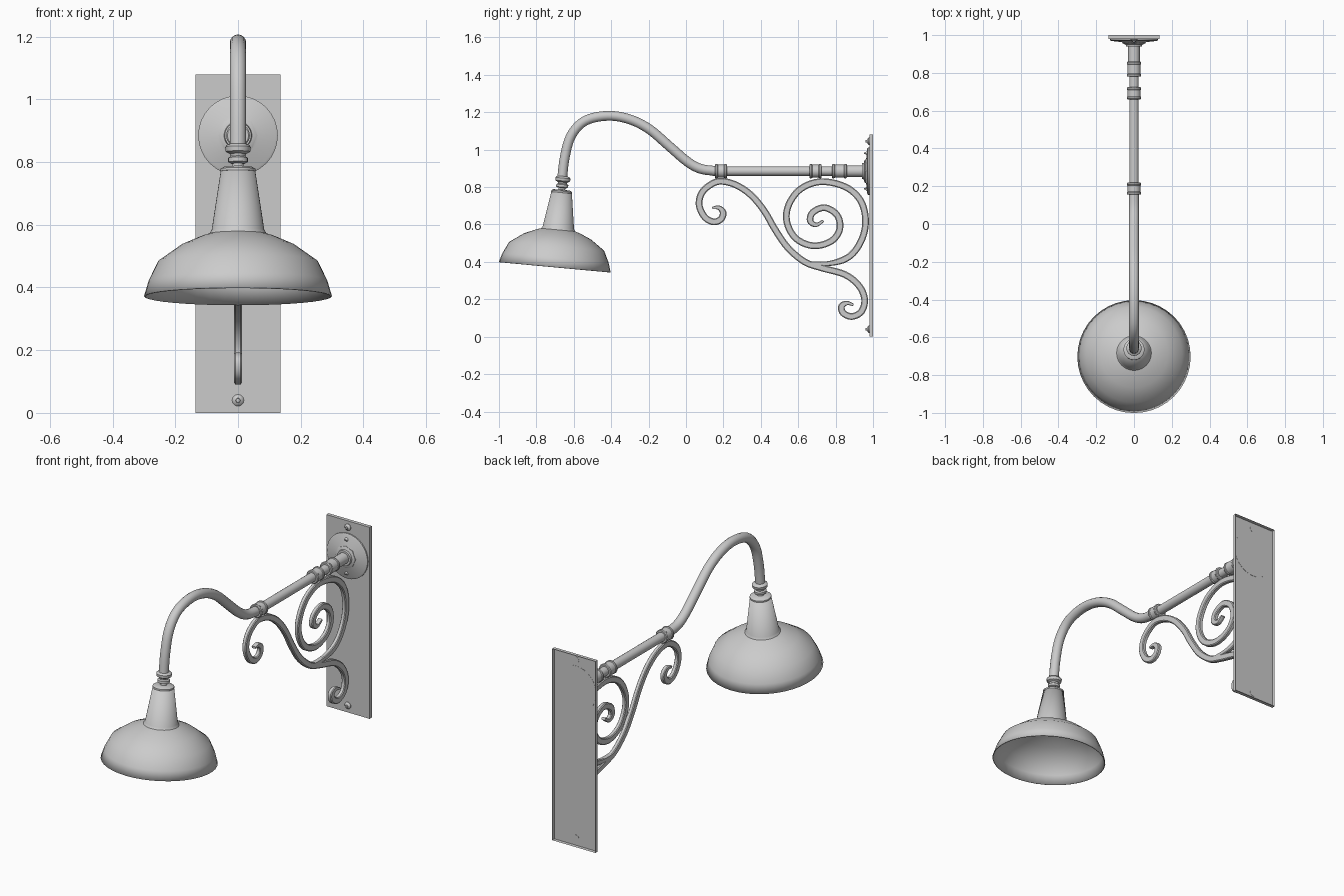
import bpy, bmesh, math
from mathutils import Vector, Matrix

if "Cube" in bpy.data.objects:
    bpy.data.objects.remove(bpy.data.objects["Cube"])


def finish(name, bm, angle=35):
    bmesh.ops.recalc_face_normals(bm, faces=bm.faces)
    me = bpy.data.meshes.new(name)
    bm.to_mesh(me)
    bm.free()
    ob = bpy.data.objects.new(name, me)
    bpy.context.collection.objects.link(ob)
    bpy.ops.object.select_all(action='DESELECT')
    ob.select_set(True)
    bpy.context.view_layer.objects.active = ob
    bpy.ops.object.shade_smooth_by_angle(angle=math.radians(angle))
    return ob


def skin(bm, rings, caps=True):
    """Join a row of equal vertex rings with quads."""
    n = len(rings[0])
    for a, b in zip(rings, rings[1:]):
        for i in range(n):
            j = (i + 1) % n
            bm.faces.new((a[i], a[j], b[j], b[i]))
    if caps:
        bm.faces.new(rings[0])
        bm.faces.new(rings[-1])


def lathe(name, profile, loc, tilt, sides=32, caps=True):
    """Revolve (radius, height) points; tilt turns the axis about x."""
    bm = bmesh.new()
    m = Matrix.Translation(loc) @ Matrix.Rotation(math.radians(tilt), 4, 'X')
    rings = [[bm.verts.new(m @ Vector((r * math.cos(k * math.tau / sides),
                                       r * math.sin(k * math.tau / sides), h)))
              for k in range(sides)] for r, h in profile]
    skin(bm, rings, caps)
    return finish(name, bm)


def smooth_path(pts, steps=5):
    p = [Vector(q) for q in pts]
    p = [2 * p[0] - p[1]] + p + [2 * p[-1] - p[-2]]
    out = []
    for a, b, c, d in zip(p, p[1:], p[2:], p[3:]):
        for s in range(steps):
            t = s / steps
            out.append(0.5 * (2 * b + (c - a) * t + (2 * a - 5 * b + 4 * c - d) * t * t
                              + (3 * b - a - 3 * c + d) * t ** 3))
    return out + [p[-2]]


def sweep(name, pts, section, taper_start=0, taper_end=0):
    """Sweep a section of (in-plane, x) points along a path of (y, z) points."""
    bm = bmesh.new()
    path = smooth_path(pts)
    last = len(path) - 1
    rings = []
    for i, c in enumerate(path):
        t = (path[min(i + 1, last)] - path[max(i - 1, 0)]).normalized()
        w = 1.0
        if taper_start:
            w = min(w, 0.35 + 0.65 * i / taper_start)
        if taper_end:
            w = min(w, 0.35 + 0.65 * (last - i) / taper_end)
        rings.append([bm.verts.new((v, c.x - t.y * u * w, c.y + t.x * u * w))
                      for u, v in section])
    skin(bm, rings)
    return finish(name, bm)


PIPE_Z = 0.885

# wall plate: shallow pressed tray, open at the back
bm = bmesh.new()
bmesh.ops.create_cube(bm, size=1, matrix=Matrix.Translation((0, 0.99, 0.54))
                      @ Matrix.Diagonal((0.27, 0.02, 1.08, 1)))
back = [f for f in bm.faces if f.calc_center_median().y > 0.995]
bmesh.ops.delete(bm, geom=back, context='FACES_ONLY')
finish("wall_plate", bm)

# screws on the plate and on the flange
for i, (y, z, r) in enumerate([(0.981, 0.04, 0.019), (0.981, 1.045, 0.019),
                               (0.972, PIPE_Z + 0.095, 0.011), (0.972, PIPE_Z - 0.095, 0.011)]):
    lathe(f"screw_{i + 1}", [(r, 0), (r, 0.004), (r * 0.75, 0.01), (r * 0.4, 0.013), (r * 0.35, 0.02)],
          (0, y, z), 90, 12)

# round flange and hub
lathe("flange", [(0.127, 0), (0.127, 0.008), (0.12, 0.012), (0.065, 0.018), (0.045, 0.028),
                 (0.042, 0.04)], (0, 0.981, PIPE_Z), 90)
lathe("flange_nut", [(0.062, 0.01), (0.062, 0.024), (0.05, 0.03)], (0, 0.981, PIPE_Z), 90, 8)

# straight pipe with its fittings
lathe("straight_pipe", [(0.025, 0.02), (0.025, 0.84)], (0, 0.981, PIPE_Z), 90, 16)
lathe("pipe_sleeve", [(0.031, 0.03), (0.031, 0.12)], (0, 0.981, PIPE_Z), 90, 16)
for name, y0, y1 in [("pipe_coupling", 0.86, 0.78), ("rear_collar", 0.725, 0.66),
                     ("front_collar", 0.22, 0.155)]:
    h = y0 - y1
    lathe(name, [(0.034, 0), (0.038, 0.004), (0.038, 0.012), (0.035, 0.016), (0.035, h - 0.016),
                 (0.038, h - 0.012), (0.038, h - 0.004), (0.034, h)], (0, y0, PIPE_Z), 90, 16)

# gooseneck arm
tube = [(0.026 * math.cos(k * math.tau / 16), 0.026 * math.sin(k * math.tau / 16)) for k in range(16)]
sweep("gooseneck", [(0.17, 0.885), (0.08, 0.897), (0.007, 0.936), (-0.09, 1.019), (-0.197, 1.11),
                    (-0.304, 1.163), (-0.42, 1.181), (-0.54, 1.154), (-0.614, 1.075),
                    (-0.648, 0.96), (-0.663, 0.84)], tube)

# lamp shade, socket cap and swivel on one tilted axis
LAMP, TILT = (0, -0.702, 0.372), -5.3
shade = lathe("lamp_shade", [(0.3, 0), (0.285, 0.05), (0.255, 0.112), (0.18, 0.165), (0.115, 0.193),
                             (0.092, 0.2), (0.084, 0.212), (0.055, 0.402)], LAMP, TILT, 40, False)
mod = shade.modifiers.new("thickness", 'SOLIDIFY')
mod.thickness = 0.005
mod.offset = -1
lathe("shade_cap", [(0.05, 0.395), (0.056, 0.4), (0.056, 0.408), (0.046, 0.414), (0.018, 0.416),
                    (0.016, 0.45)], LAMP, TILT, 20)
lathe("swivel_fitting", [(0.022, 0.425), (0.032, 0.43), (0.032, 0.443), (0.024, 0.448), (0.026, 0.456),
                         (0.039, 0.463), (0.041, 0.478), (0.036, 0.484), (0.026, 0.488)],
      LAMP, TILT, 16)

# wrought scroll bars: chamfered flat section
bar = [(0.018, 0.008), (0.013, 0.012), (-0.013, 0.012), (-0.018, 0.008),
       (-0.018, -0.008), (-0.013, -0.012), (0.013, -0.012), (0.018, -0.008)]
S_BAR = [(0.14, 0.688), (0.175, 0.69), (0.198, 0.665), (0.188, 0.63), (0.148, 0.614), (0.1, 0.64),
         (0.07, 0.705), (0.085, 0.77), (0.135, 0.815), (0.19, 0.831), (0.27, 0.81), (0.35, 0.755),
         (0.42, 0.67), (0.475, 0.575), (0.545, 0.475), (0.635, 0.4), (0.725, 0.368), (0.85, 0.332),
         (0.925, 0.272), (0.955, 0.2), (0.938, 0.135), (0.887, 0.108), (0.84, 0.127),
         (0.832, 0.163), (0.86, 0.18), (0.895, 0.17)]
SPIRAL = [(0.635, 0.395), (0.77, 0.392), (0.875, 0.43), (0.94, 0.52), (0.96, 0.625), (0.932, 0.73),
          (0.85, 0.802), (0.72, 0.829), (0.61, 0.788), (0.547, 0.7), (0.54, 0.61), (0.588, 0.525),
          (0.68, 0.486), (0.775, 0.51), (0.822, 0.575), (0.808, 0.65), (0.742, 0.69),
          (0.678, 0.665), (0.664, 0.62), (0.695, 0.598), (0.735, 0.62)]
sweep("s_scroll", S_BAR, bar, 10, 10)
sweep("spiral_scroll", SPIRAL, bar, 8, 10)
